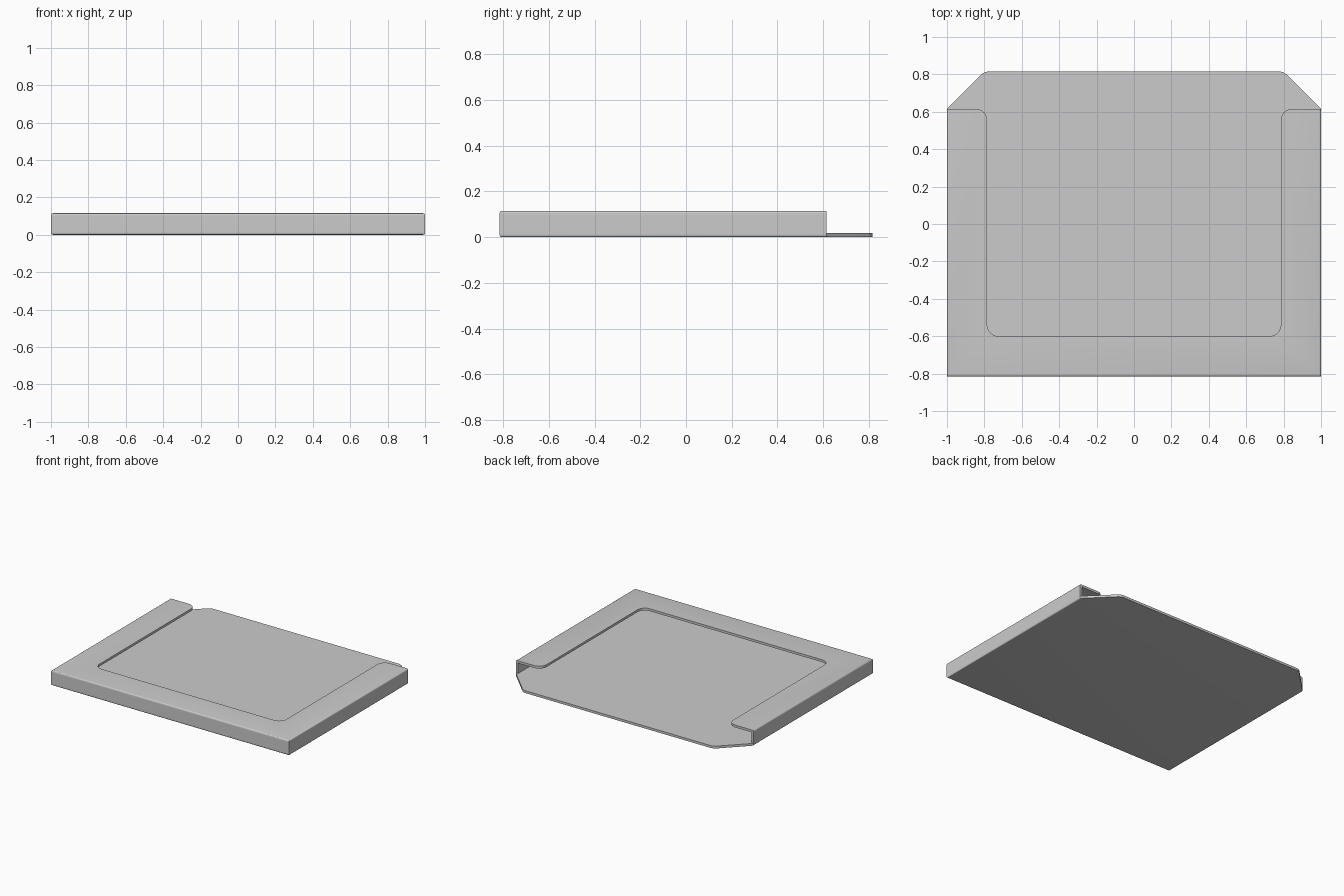
import bpy, bmesh
from math import tan
from mathutils import Vector

cube = bpy.data.objects.get("Cube")
if cube:
    bpy.data.objects.remove(cube, do_unlink=True)

W, FRONT, REAR, BACK = 1.0, -0.815, 0.615, 0.815   # half width and y stations
H, T = 0.115, 0.018                                # tray height, sheet thickness
BEND, CORNER = 0.01, 0.06                          # bend and cut-out radii

steel = bpy.data.materials.new("grey_steel")
steel.use_nodes = True
GREY = (0.6, 0.6, 0.6, 1)
steel.diffuse_color = GREY
steel.node_tree.nodes["Principled BSDF"].inputs["Base Color"].default_value = GREY


def rounded(points, steps=8):
    """Outline of (x, y, radius) points with each corner filleted."""
    out = []
    for i, (x, y, r) in enumerate(points):
        p = Vector((x, y))
        if not r:
            out.append(p)
            continue
        a = (Vector(points[i - 1][:2]) - p).normalized()
        b = (Vector(points[(i + 1) % len(points)][:2]) - p).normalized()
        reach = r / tan(a.angle(b) / 2)
        centre = p + (a + b).normalized() * Vector((reach, r)).length
        start = (p + a * reach - centre).normalized()
        end = (p + b * reach - centre).normalized()
        for s in range(steps + 1):
            out.append(centre + start.lerp(end, s / steps).normalized() * r)
    return out


def mirrored(right):
    """Closed symmetric outline from its right half."""
    return right + [(-x, y, r) for x, y, r in reversed(right)]


def sheet(name, outline, z0, z1, bend_z=None):
    """Extrude an outline; round the folded rim at height bend_z."""
    bm = bmesh.new()
    base = bm.faces.new([bm.verts.new((p.x, p.y, z0)) for p in outline])
    grown = bmesh.ops.extrude_face_region(bm, geom=[base])["geom"]
    bmesh.ops.translate(bm, vec=(0, 0, z1 - z0),
                        verts=[g for g in grown if isinstance(g, bmesh.types.BMVert)])
    # The extrusion keeps the first face as the lower cap
    bmesh.ops.recalc_face_normals(bm, faces=bm.faces)
    if bend_z is not None:
        def folded(e):
            a, b = (v.co for v in e.verts)
            side = abs(abs(a.x) - W) < 1e-4 and abs(a.x - b.x) < 1e-4
            front = abs(a.y - FRONT) < 1e-4 and abs(b.y - FRONT) < 1e-4
            return all(abs(c.z - bend_z) < 1e-4 for c in (a, b)) and (side or front)
        bmesh.ops.bevel(bm, geom=[e for e in bm.edges if folded(e)],
                        offset=BEND, segments=4, profile=0.5, affect='EDGES')
    mesh = bpy.data.meshes.new(name)
    bm.to_mesh(mesh)
    bm.free()
    mesh.materials.append(steel)
    obj = bpy.data.objects.new(name, mesh)
    bpy.context.collection.objects.link(obj)
    bpy.ops.object.select_all(action='DESELECT')
    obj.select_set(True)
    bpy.context.view_layer.objects.active = obj
    bpy.ops.object.shade_smooth_by_angle()


# Floor plate with the projecting, chamfered rear lip
sheet("floor_plate", rounded(mirrored([
    (W, FRONT, 0), (W, REAR, 0), (0.8, BACK, CORNER)])), 0, T, 0)

# Thin walls on the front and both sides, open at the rear
sheet("side_walls", rounded(mirrored([
    (W, FRONT, 0), (W, REAR, 0), (W - T, REAR, 0), (W - T, FRONT + T, 0)])), T, H - T)

# Folded-over top rim around a rounded cut-out
sheet("top_rim", rounded(mirrored([
    (W, FRONT, 0), (W, REAR, 0), (0.785, REAR, CORNER), (0.785, -0.6, CORNER)])), H - T, H, H)
